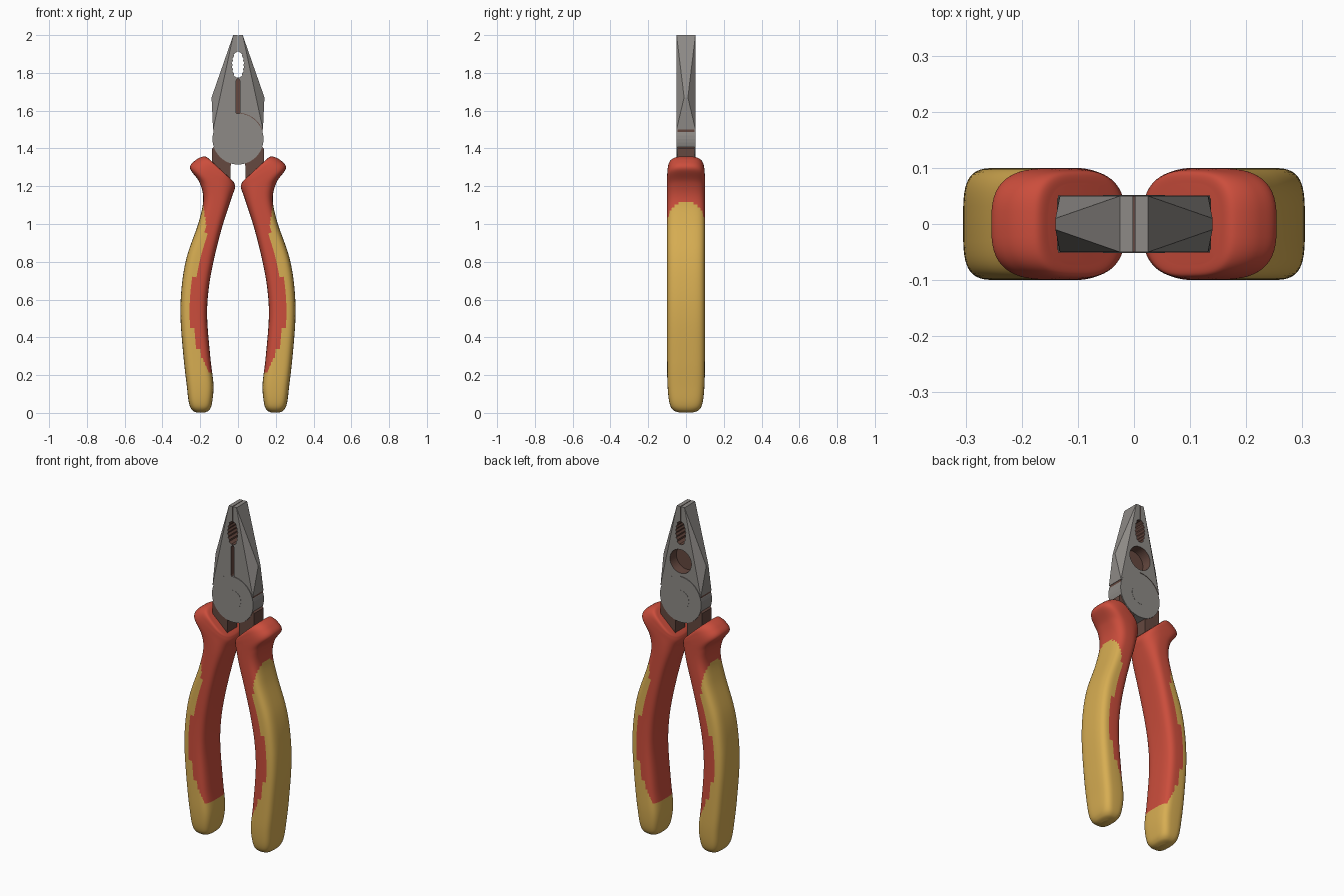
import bpy, bmesh, math
from mathutils import Vector

cube = bpy.data.objects.get("Cube")
if cube:
    bpy.data.objects.remove(cube, do_unlink=True)


def material(name, rgb):
    m = bpy.data.materials.new(name)
    m.use_nodes = True
    m.diffuse_color = (*rgb, 1)
    m.node_tree.nodes["Principled BSDF"].inputs["Base Color"].default_value = (*rgb, 1)
    return m


STEEL = material("steel grey", (0.27, 0.255, 0.24))
BROWN = material("dark brown", (0.13, 0.065, 0.05))
RED = material("grip red", (0.60, 0.075, 0.045))
YELLOW = material("grip yellow", (0.68, 0.42, 0.085))


def finish(bm, name, mats, index=0):
    """Turn a bmesh into an object with the given materials."""
    bmesh.ops.recalc_face_normals(bm, faces=bm.faces)
    for f in bm.faces:
        f.material_index = index
    mesh = bpy.data.meshes.new(name)
    bm.to_mesh(mesh)
    bm.free()
    for m in mats:
        mesh.materials.append(m)
    ob = bpy.data.objects.new(name, mesh)
    bpy.context.collection.objects.link(ob)
    return ob


def prism(name, outline, y0, y1, mats, index=0):
    """Extrude an (x, z) outline from y0 to y1."""
    bm = bmesh.new()
    face = bm.faces.new([bm.verts.new((x, y0, z)) for x, z in outline])
    ext = bmesh.ops.extrude_face_region(bm, geom=[face])["geom"]
    verts = [g for g in ext if isinstance(g, bmesh.types.BMVert)]
    bmesh.ops.translate(bm, verts=verts, vec=(0, y1 - y0, 0))
    return finish(bm, name, mats, index)


def arc(r, z, start=0, end=360, n=48):
    angles = [math.radians(start + (end - start) * i / n) for i in range(n + 1)]
    return [(r * math.cos(a), z + r * math.sin(a)) for a in angles]


def cut(target, cutters):
    """Subtract cutters, keeping their colour on the cut walls."""
    for c in cutters:
        mod = target.modifiers.new("cut", "BOOLEAN")
        mod.operation = "DIFFERENCE"
        mod.solver = "EXACT"
        mod.object = c
    deps = bpy.context.evaluated_depsgraph_get()
    mesh = bpy.data.meshes.new_from_object(target.evaluated_get(deps))
    target.modifiers.clear()
    target.data = mesh
    for c in cutters:
        bpy.data.objects.remove(c, do_unlink=True)


# Jaws: tapered head whose outer sides narrow to a ridge
bm = bmesh.new()
for sx in (-1, 1):
    for sy in (-1, 1):
        for x, y, z in ((0.025, 0.05, 2), (0.14, 0.01, 1.67), (0.132, 0.05, 1.5)):
            bm.verts.new((sx * x, sy * y, z))
bmesh.ops.convex_hull(bm, input=bm.verts)
bmesh.ops.dissolve_limit(bm, angle_limit=0.01, verts=bm.verts, edges=bm.edges)
HEAD = [STEEL, BROWN]
jaws = finish(bm, "jaws", HEAD)

# Toothed opening, seam, cutter slot, round pocket and joint grooves
right = []
STEPS = 12
for i in range(STEPS + 1):
    t = i / STEPS
    w = 0.008 + 0.02 * math.sin(math.pi * t) ** 0.6 + (0.006 if i % 2 else 0)
    right.append((w, 1.775 + 0.135 * t))
teeth = right + [(-x, z) for x, z in reversed(right)]


def rect(w, z0, z1):
    return [(-w, z0), (w, z0), (w, z1), (-w, z1)]


slot = [(0, 1.575), (0.01, 1.59), (0.01, 1.76), (0, 1.772), (-0.01, 1.76), (-0.01, 1.59)]
cutters = [
    prism("teeth_cutter", teeth, -0.1, 0.1, HEAD, 1),
    prism("seam_cutter", rect(0.0015, 1.9, 2.1), -0.1, 0.1, HEAD, 1),
    prism("slot_cutter", slot, -0.1, -0.02, HEAD, 1),
    prism("pocket_cutter", arc(0.07, 1.675)[:-1], -0.01, 0.1, HEAD, 1),
]
for start, end, y0, y1 in ((20, 90, -0.1, -0.046), (90, 160, 0.046, 0.1)):
    ring = arc(0.138, 1.45, start, end, 24) + arc(0.134, 1.45, start, end, 24)[::-1]
    cutters.append(prism("groove_cutter", ring, y0, y1, HEAD, 1))
cut(jaws, cutters)

# Pivot
prism("pivot_disc", arc(0.135, 1.45)[:-1], -0.0505, 0.0505, [STEEL])
prism("pivot_rivet", arc(0.055, 1.45)[:-1], -0.0515, 0.0515, [STEEL])

# Handle grip sections: inner x, z, outer x, z, half depth, squareness
SECTIONS = [
    (0.18, 0.001, 0.215, 0.001, 0.03, 2.5),
    (0.152, 0.015, 0.243, 0.015, 0.068, 3),
    (0.137, 0.055, 0.26, 0.055, 0.088, 3.5),
    (0.13, 0.15, 0.272, 0.15, 0.098, 3.8),
    (0.146, 0.29, 0.288, 0.29, 0.1, 3.8),
    (0.163, 0.5, 0.304, 0.5, 0.1, 3.8),
    (0.156, 0.65, 0.298, 0.67, 0.1, 3.8),
    (0.13, 0.8, 0.27, 0.83, 0.1, 3.8),
    (0.088, 0.97, 0.208, 1.01, 0.1, 3.6),
    (0.05, 1.09, 0.184, 1.13, 0.1, 3.2),
    (0.03, 1.15, 0.204, 1.22, 0.1, 3),
    (0.016, 1.19, 0.254, 1.295, 0.1, 3),
    (0.018, 1.212, 0.225, 1.338, 0.098, 3),
    (0.026, 1.226, 0.178, 1.358, 0.092, 3),
    (0.045, 1.245, 0.15, 1.342, 0.07, 3),
]
# Colour border: height, x beyond which the grip is yellow
BORDER = [(0.19, 0), (0.21, 0.15), (0.33, 0.21), (0.48, 0.25), (0.66, 0.25),
          (0.8, 0.2), (0.9, 0.17), (1.02, 0.172), (1.12, 0.186), (1.13, 1)]


def border(z):
    if z <= BORDER[0][0]:
        return 0
    for (z0, x0), (z1, x1) in zip(BORDER, BORDER[1:]):
        if z <= z1:
            return x0 + (x1 - x0) * (z - z0) / (z1 - z0)
    return 1


def smooth_sections(rows, sub=8):
    """Catmull-Rom interpolation between the sections."""
    out = []
    for i in range(len(rows) - 1):
        quad = [rows[max(i - 1, 0)], rows[i], rows[i + 1], rows[min(i + 2, len(rows) - 1)]]
        for k in range(sub):
            t = k / sub
            out.append([b + t / 2 * (c - a + t * (2*a - 5*b + 4*c - d + t * (3*(b - c) + d - a)))
                        for a, b, c, d in zip(*quad)])
    return out + [rows[-1]]


def power(v, n):
    return math.copysign(abs(v) ** (2 / n), v)


def grip(name, s, seg=56):
    bm = bmesh.new()
    rings = []
    for xi, zi, xo, zo, depth, n in smooth_sections(SECTIONS):
        inner, outer = Vector((s * xi, 0, zi)), Vector((s * xo, 0, zo))
        mid, half = (inner + outer) / 2, (outer - inner) / 2
        ring = []
        for k in range(seg):
            a = math.tau * k / seg
            side = Vector((0, depth * power(math.sin(a), n), 0))
            ring.append(bm.verts.new(mid + half * power(math.cos(a), n) + side))
        rings.append(ring)
    for r0, r1 in zip(rings, rings[1:]):
        for k in range(seg):
            j = (k + 1) % seg
            bm.faces.new((r0[k], r0[j], r1[j], r1[k]))
    bm.faces.new(rings[0])
    bm.faces.new(rings[-1])
    ob = finish(bm, name, [RED, YELLOW])
    for p in ob.data.polygons:
        p.use_smooth = True
        p.material_index = int(abs(p.center.x) > border(p.center.z))


# Grips and the steel tangs that run into them
TANG = [(0.04, 1.18), (0.038, 1.34), (0.03, 1.5), (0.13, 1.5), (0.125, 1.41),
        (0.137, 1.4), (0.137, 1.28), (0.12, 1.18)]
for side, s in (("left", 1), ("right", -1)):
    grip(side + "_grip", s)
    prism(side + "_tang", [(s * x, z) for x, z in TANG], -0.045, 0.045, [BROWN])
